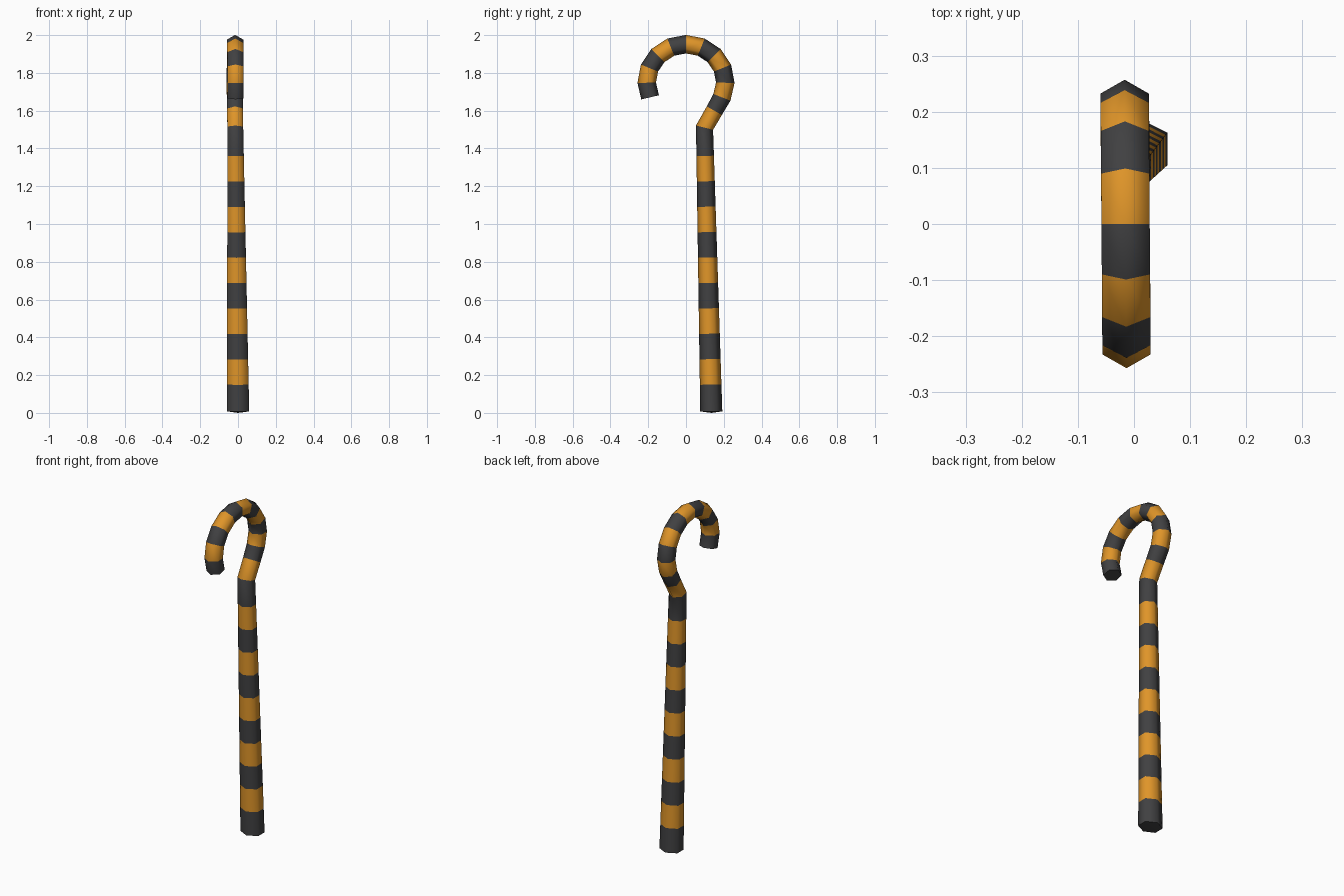
import bpy, bmesh, math
from mathutils import Vector

if "Cube" in bpy.data.objects:
    bpy.data.objects.remove(bpy.data.objects["Cube"])


def material(name, rgb):
    m = bpy.data.materials.new(name)
    m.diffuse_color = (*rgb, 1)
    m.use_nodes = True
    m.node_tree.nodes["Principled BSDF"].inputs["Base Color"].default_value = m.diffuse_color
    return m


charcoal = material("charcoal", (0.052, 0.052, 0.054))
amber = material("amber", (0.74, 0.30, 0.022))

# Path rings: (centre, half width in x, half depth in the hook plane), one ring per stripe edge
rings = []
shaft_z = [0.008] + [0.15 + 0.1345 * i for i in range(10)] + [1.51]
for z in shaft_z:
    t = z / 1.51
    rings.append((Vector((0.001 - 0.0155 * t, 0.134 - 0.036 * t, z)),
                  0.0585 - 0.0165 * t, 0.0585 - 0.0135 * t))
# neck between shaft and hook
rings.append((Vector((-0.015, 0.150, 1.600)), 0.0425, 0.046))
# hook arc
for i in range(11):
    a = math.radians(-24 + 22.8 * i)
    y = 0.208 * math.cos(a)
    rings.append((Vector((-0.015 - 0.008 * y, y, 1.752 + 0.2 * math.sin(a))), 0.043, 0.048))

# Loft a hexagon along the path with mitred joints
bm = bmesh.new()
loops = []
n = len(rings)
X = Vector((1, 0, 0))
for i, (c, hx, hr) in enumerate(rings):
    d0 = (c - rings[max(i - 1, 0)][0]).normalized()
    d1 = (rings[min(i + 1, n - 1)][0] - c).normalized()
    tan = (d0 + d1).normalized()
    if i == 0:
        tan = Vector((0, 0, 1))
    side = tan.cross(X).normalized()
    if 0 < i < n - 1:
        side /= max(0.8, tan.dot(d1))
    loops.append([bm.verts.new(c + X * hx * u + side * hr * v)
                  for u, v in ((0, 1), (1, .5), (1, -.5), (0, -1), (-1, -.5), (-1, .5))])

for i in range(n - 1):
    for k in range(6):
        j = (k + 1) % 6
        f = bm.faces.new((loops[i][k], loops[i][j], loops[i + 1][j], loops[i + 1][k]))
        f.material_index = i % 2      # alternating stripes

# End caps: shallow point at the foot, flat at the hook tip
foot = bm.verts.new((0.001, 0.134, 0))
for k in range(6):
    bm.faces.new((loops[0][k], foot, loops[0][(k + 1) % 6])).material_index = 0
bm.faces.new(loops[-1]).material_index = (n - 2) % 2
bmesh.ops.recalc_face_normals(bm, faces=bm.faces)
for f in bm.faces:
    f.smooth = True

me = bpy.data.meshes.new("striped_cane")
bm.to_mesh(me)
bm.free()
me.materials.append(charcoal)
me.materials.append(amber)
cane = bpy.data.objects.new("striped_cane", me)
bpy.context.collection.objects.link(cane)

# Soft sides, crisp ends
bpy.context.view_layer.objects.active = cane
cane.select_set(True)
bpy.ops.object.shade_smooth_by_angle(angle=math.radians(70))
